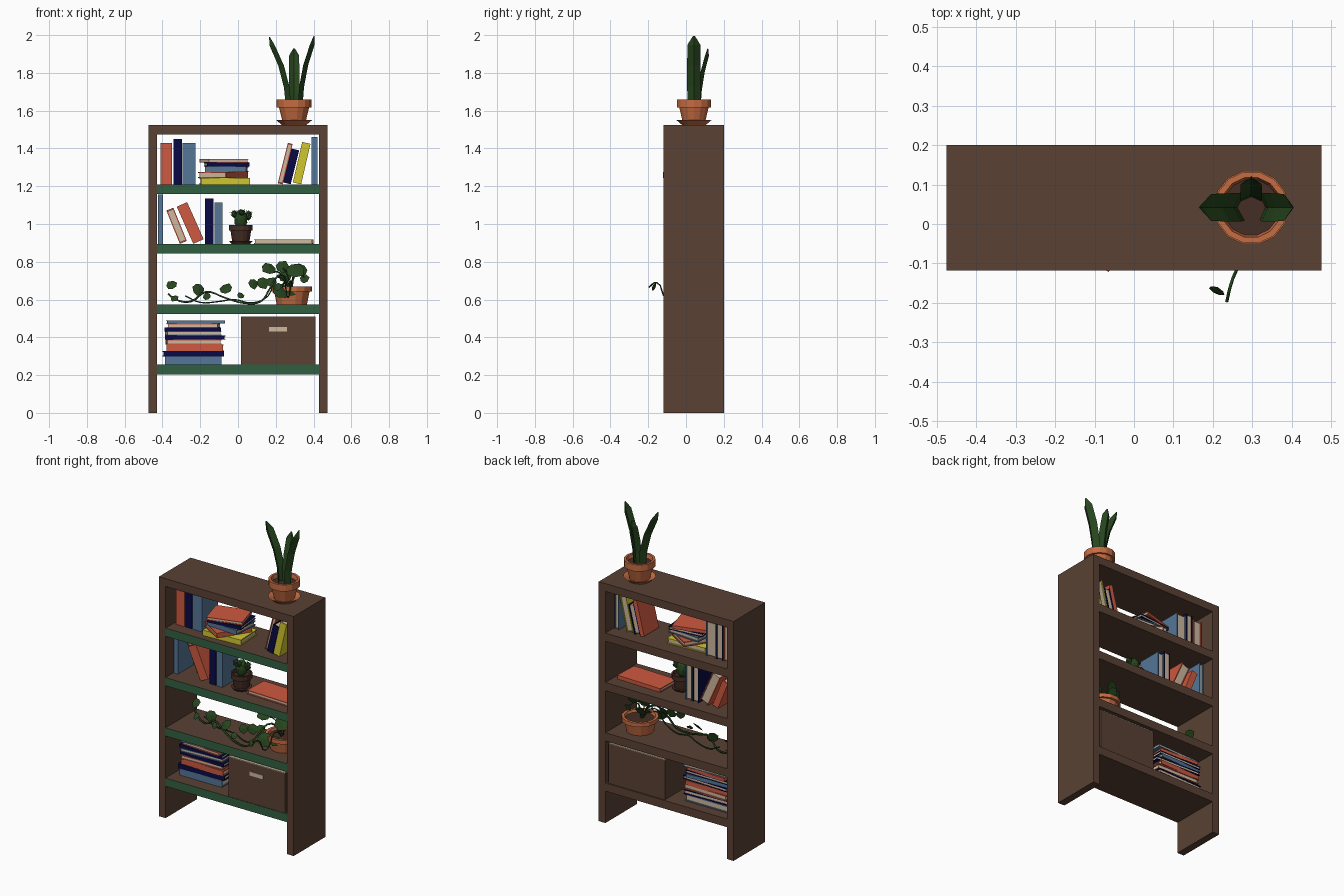
import bpy, bmesh, math, random
from mathutils import Matrix, Vector

random.seed(4)
if "Cube" in bpy.data.objects:
    bpy.data.objects.remove(bpy.data.objects["Cube"], do_unlink=True)


def material(name, r, g, b):
    m = bpy.data.materials.new(name)
    m.use_nodes = True
    m.diffuse_color = (r, g, b, 1)
    m.node_tree.nodes["Principled BSDF"].inputs["Base Color"].default_value = (r, g, b, 1)
    return m


wood = material("brown wood", .1, .053, .034)
paint = material("green paint", .03, .118, .052)
clay = material("terracotta", .56, .15, .055)
red = material("red cover", .61, .1, .05)
navy = material("navy cover", .003, .003, .06)
steel = material("steel blue cover", .09, .18, .31)
yellow = material("yellow cover", .63, .57, .03)
paper = material("cream paper", .61, .48, .35)
leaf = material("leaf green", .02, .06, .013)
dark = material("dark brown", .06, .026, .017)


def finish(name, bm, *mats):
    bmesh.ops.recalc_face_normals(bm, faces=bm.faces)
    mesh = bpy.data.meshes.new(name)
    bm.to_mesh(mesh)
    bm.free()
    for m in mats:
        mesh.materials.append(m)
    ob = bpy.data.objects.new(name, mesh)
    bpy.context.collection.objects.link(ob)
    return ob


def add_box(bm, x, y, z, index=0):
    """Add a box given its (low, high) range on each axis."""
    mid = Vector([(a + b) / 2 for a, b in (x, y, z)])
    size = Vector([b - a for a, b in (x, y, z)])
    verts = bmesh.ops.create_cube(bm, size=1, matrix=Matrix.Translation(mid) @ Matrix.Diagonal(size).to_4x4())["verts"]
    for f in {f for v in verts for f in v.link_faces}:
        f.material_index = index


def box(name, x, y, z, *mats):
    bm = bmesh.new()
    add_box(bm, x, y, z)
    return finish(name, bm, *mats)


# Case: two sides, a top and four shelves with painted front edges
W, INNER, FRONT, BACK, TOP = .475, .428, -.118, .2, 1.525
DEPTH = (FRONT, BACK)
for name, a, b in (("right_side", -W, -INNER), ("left_side", INNER, W)):
    box(name, (a, b), DEPTH, (0, TOP), wood)
box("top_board", (-INNER, INNER), DEPTH, (1.475, TOP), wood)
SHELVES = (.255, .575, .895, 1.21)
for i, z in enumerate(SHELVES):
    shelf = box(f"shelf_{i + 1}", (-INNER, INNER), DEPTH, (z - .052, z), wood, paint)
    for f in shelf.data.polygons:
        f.material_index = int(f.normal.y < -.5)


# Books: two covers, a spine and a block of pages
def book(name, cover, size, matrix, flip=False):
    t, d, h = (s / 2 for s in size)
    c = min(.006, t * .4)
    bm = bmesh.new()
    add_box(bm, (-t, -t + c), (-d, d), (-h, h))
    add_box(bm, (t - c, t), (-d, d), (-h, h))
    add_box(bm, (-t + c, t - c), (-d, -d + c), (-h, h))
    add_box(bm, (-t + c, t - c), (-d + c, d - c), (-h + c, h - c), 1)
    if flip:
        matrix = matrix @ Matrix.Rotation(math.pi, 4, 'Z')
    bm.transform(matrix)
    finish(name, bm, cover, paper)


def standing(name, rows, shelf):
    """Rows hold cover, centre x, thickness, height, lean in degrees, front y, pages to the front."""
    for i, (cover, x, t, h, lean, front, flip) in enumerate(rows):
        a = math.radians(lean)
        z = shelf + h / 2 * math.cos(a) + t / 2 * abs(math.sin(a))
        book(f"{name}_{i + 1}", cover, (t, .12 - front, h),
             Matrix.Translation((x, (front + .12) / 2, z)) @ Matrix.Rotation(a, 4, 'Y'), flip)


def stack(name, rows, z, y, depth):
    """Rows hold cover, centre x, length, thickness, turn in degrees, pages to the front."""
    for i, (cover, x, length, t, turn, flip) in enumerate(rows):
        place = Matrix.Translation((x, y, z + t / 2)) @ Matrix.Rotation(math.radians(turn), 4, 'Z')
        # Lying books turn their spine side sideways first, so pages flip about the vertical
        if flip:
            place = place @ Matrix.Rotation(math.pi, 4, 'Z')
        book(f"{name}_{i + 1}", cover, (t, depth, length), place @ Matrix.Rotation(math.pi / 2, 4, 'Y'))
        z += t


standing("top_left_book", [
    (red, -.38, .06, .22, 0, -.04, False), (navy, -.32, .045, .24, 0, -.04, False),
    (steel, -.26, .068, .22, 0, -.04, False)], SHELVES[3])
standing("top_right_book", [
    (red, .25, .026, .22, 14, -.03, True), (navy, .281, .042, .185, 14, -.05, False),
    (yellow, .337, .045, .22, 13, -.06, False), (steel, .405, .03, .25, 0, -.05, False)], SHELVES[3])
standing("middle_book", [
    (steel, -.41, .028, .26, 0, -.04, False), (red, -.325, .04, .19, -22, .03, True),
    (red, -.253, .06, .215, -24, -.04, False), (navy, -.151, .045, .24, 0, -.04, False),
    (steel, -.103, .043, .22, 0, -.04, False)], SHELVES[2])
stack("top_stack_book", [
    (yellow, -.07, .26, .034, 3, False), (red, -.08, .22, .031, 58, False),
    (steel, -.06, .22, .03, -4, False), (navy, -.06, .225, .02, 6, False),
    (red, -.075, .22, .02, 16, True)], SHELVES[3], .018, .175)
stack("flat_book", [(red, .243, .31, .024, -2, True)], SHELVES[2], .045, .16)
stack("bottom_stack_book", [
    (steel, -.237, .3, .043, 0, False), (navy, -.237, .32, .03, 2, False),
    (red, -.227, .3, .034, -1, False), (red, -.235, .29, .026, 2, True),
    (navy, -.227, .315, .022, -2, False), (steel, -.237, .29, .022, 3, True),
    (navy, -.24, .3, .02, 0, False), (red, -.235, .27, .02, -3, True),
    (steel, -.225, .305, .018, 2, False)], SHELVES[0], .048, .17)

# Storage box with a cream top and a label on the front
X, Y = (.015, .41), (-.115, .192)
box("storage_box", X, Y, (SHELVES[0], .507), wood)
box("box_top", X, Y, (.507, .511), paper)
box("box_label", (.165, .26), (-.118, Y[0]), (.43, .455), paper)


# Pots: turned profiles with a disc of soil
def lathe(name, profile, loc, mat, sides=14):
    bm = bmesh.new()
    rings = [[bm.verts.new((loc[0] + r * math.cos(k * math.tau / sides),
                            loc[1] + r * math.sin(k * math.tau / sides), loc[2] + z))
              for k in range(sides)] for r, z in profile]
    for a, b in zip(rings, rings[1:]):
        for k in range(sides):
            j = (k + 1) % sides
            bm.faces.new((a[k], a[j], b[j], b[k]))
    bm.faces.new(rings[0])
    bm.faces.new(rings[-1])
    return finish(name, bm, mat)


def pot(name, loc, base, rim, height, lip, mat):
    body = rim * .87
    lathe(name, [(base, 0), (body, height - lip), (rim, height - lip), (rim, height),
                 (rim * .84, height), (body * .85, height - lip)], loc, mat)
    lathe(name + "_soil", [(rim * .85, height - lip), (rim * .83, height - lip * .6)], loc, dark)


PLANT, VINE, CACTUS = (.297, .042, TOP), (.285, .055, SHELVES[1]), (.015, .015, SHELVES[2])
SAUCER = [(.065, 0), (.095, .025), (.088, .025), (.06, .012)]
lathe("top_saucer", SAUCER, PLANT, clay)
pot("top_pot", (PLANT[0], PLANT[1], TOP + .012), .06, .092, .123, .042, clay)
pot("vine_pot", VINE, .08, .108, .093, .025, clay)
pot("cactus_pot", (CACTUS[0], CACTUS[1], CACTUS[2] + .008), .045, .063, .093, .03, dark)
lathe("cactus_saucer", [(.05, 0), (.062, .015), (.045, .015)], CACTUS, dark)


# Tall pointed leaves, folded along the middle and curving outward
def blade(name, heading, r0, r1, tip, width, fold):
    out = Vector((math.cos(heading), math.sin(heading), 0))
    side = Vector((-out.y, out.x, 0))
    bm = bmesh.new()
    rings = []
    for t, w in ((0, .9), (.3, 1), (.6, 1), (.88, .95), (1, .15)):
        c = Vector((PLANT[0], PLANT[1], 1.61 + (tip - 1.61) * t)) + out * (r0 + (r1 - r0) * t ** 2.1)
        offsets = (-side * width * w, out * fold * w, side * width * w, out * (fold - .01) * w)
        rings.append([bm.verts.new(c + o) for o in offsets])
    for a, b in zip(rings, rings[1:]):
        for k in range(4):
            j = (k + 1) % 4
            bm.faces.new((a[k], a[j], b[j], b[k]))
    bm.faces.new(rings[0])
    bm.faces.new(rings[-1])
    finish(name, bm, leaf)


blade("leaf_right", math.pi, .015, .128, 1.99, .036, .03)
blade("leaf_left", 0, .02, .103, 1.995, .036, .026)
blade("leaf_back", math.pi / 2, .015, .072, 1.93, .028, .022)

# Cactus: faceted body, small arms and radial spines
bm = bmesh.new()
for x, y, z, r, tall in ((0, 0, .13, .036, 1.5), (-.035, -.01, .158, .018, 1.2),
                         (.04, .005, .15, .02, 1.4), (.005, -.03, .165, .016, 1.1)):
    c = Vector(CACTUS) + Vector((x, y, z))
    bmesh.ops.create_icosphere(bm, subdivisions=2 if r > .03 else 1, radius=r,
                               matrix=Matrix.Translation(c) @ Matrix.Diagonal((1, 1, tall, 1)))
    for k in range(9):
        d = Vector((math.cos(k * 2.4), math.sin(k * 2.4), -.3 + k * .16)).normalized()
        place = Matrix.Translation(c + Vector((d.x * r, d.y * r, d.z * r * tall)))
        bmesh.ops.create_cone(bm, segments=3, radius1=.0025, radius2=0, depth=.026,
                              matrix=place @ d.to_track_quat('Z', 'Y').to_matrix().to_4x4())
finish("cactus", bm, leaf)


# Trailing vine: stems as thin tubes
def stem(name, points, thick=.004):
    cu = bpy.data.curves.new(name, 'CURVE')
    cu.dimensions = '3D'
    cu.bevel_depth, cu.bevel_resolution, cu.resolution_u = thick, 0, 4
    sp = cu.splines.new('BEZIER')
    sp.bezier_points.add(len(points) - 1)
    for p, co in zip(sp.bezier_points, points):
        p.co = co
        p.handle_left_type = p.handle_right_type = 'AUTO'
    cu.materials.append(leaf)
    ob = bpy.data.objects.new(name, cu)
    bpy.context.collection.objects.link(ob)
    bpy.ops.object.select_all(action='DESELECT')
    ob.select_set(True)
    bpy.context.view_layer.objects.active = ob
    bpy.ops.object.convert(target='MESH')


ROOT = (.28, .05, .64)
stem("long_vine", [ROOT, (.23, .01, .73), (.17, -.05, .66), (.12, -.07, .59), (.03, -.06, .582),
                   (-.07, -.03, .61), (-.17, .01, .64), (-.25, .04, .59), (-.33, .07, .6), (-.37, .09, .63)], .006)
stem("short_vine", [ROOT, (.21, .02, .72), (.16, -.02, .62), (.08, -.02, .583), (-.02, .0, .6),
                    (-.1, .03, .59), (-.2, .05, .585), (-.28, .06, .62)])
stem("front_vine", [ROOT, (.28, -.03, .7), (.265, -.1, .61), (.245, -.155, .69), (.235, -.197, .665)])
for i, p in enumerate([(.165, .03, .75), (.235, .08, .77), (.315, .02, .76), (.35, .08, .72)]):
    stem(f"upright_stem_{i + 1}", [ROOT, ((ROOT[0] + p[0]) / 2, .05, .74), p])

# Vine leaves: small pointed discs with a raised middle
LEAVES = [(-.35, .08, .676, .03), (-.335, .06, .605, .022), (-.21, .03, .655, .035), (-.165, .0, .615, .022),
          (-.065, -.03, .655, .035), (.08, -.06, .685, .028), (.015, -.06, .62, .02), (.13, -.04, .69, .033),
          (.165, .03, .765, .04), (.235, .08, .77, .037), (.3, .01, .755, .05), (.335, .05, .755, .035),
          (.22, -.05, .65, .045), (.285, -.03, .645, .03), (.175, -.03, .69, .03), (.35, .08, .71, .025),
          (.21, -.17, .665, .022), (.25, .1, .72, .035)]
bm = bmesh.new()
for x, y, z, r in LEAVES:
    turn = Matrix.Rotation(random.uniform(-.5, .5), 4, 'Z') @ Matrix.Rotation(random.uniform(.8, 1.4), 4, 'X')
    place = Matrix.Translation((x, y, z)) @ turn @ Matrix.Rotation(random.uniform(0, 6), 4, 'Z')
    mid = bm.verts.new(place @ Vector((0, 0, r * .2)))
    rim = [bm.verts.new(place @ Vector((r * s * math.cos(k * math.tau / 7), r * s * math.sin(k * math.tau / 7), 0)))
           for k, s in enumerate((1.2, 1, 1, .9, .9, 1, 1))]
    for k in range(7):
        bm.faces.new((mid, rim[k], rim[(k + 1) % 7]))
    bm.faces.new(rim[::-1])
finish("vine_leaves", bm, leaf)
